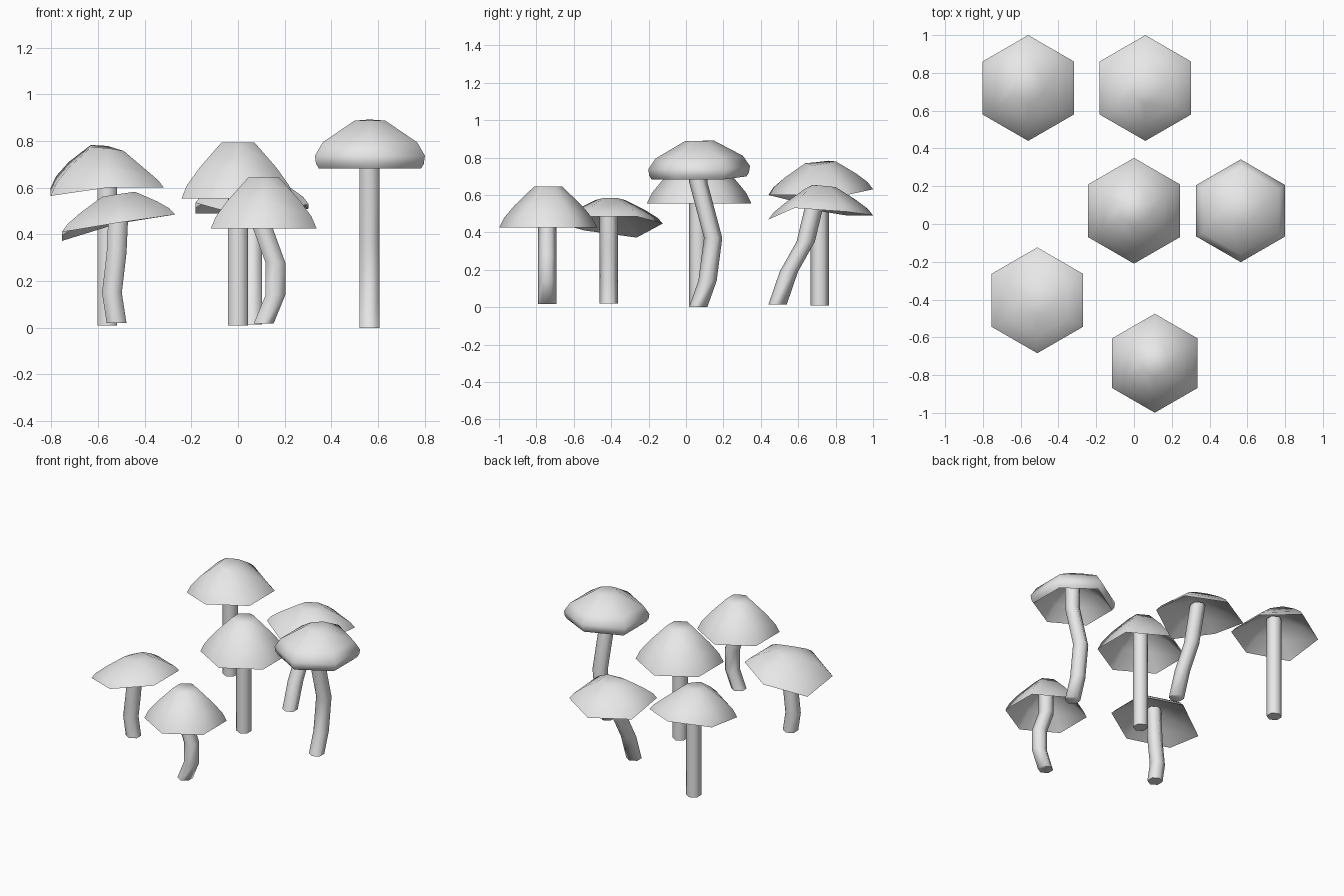
import bpy, bmesh, math

cube = bpy.data.objects.get("Cube")
if cube:
    bpy.data.objects.remove(cube, do_unlink=True)

grey = bpy.data.materials.new("plain_grey")
grey.use_nodes = True
grey.diffuse_color = (0.8, 0.8, 0.8, 1)
shader = next(n for n in grey.node_tree.nodes if n.type == 'BSDF_PRINCIPLED')
shader.inputs["Base Color"].default_value = grey.diffuse_color

SIDES = 6
# Profiles from the crown, over the rim and up the hollow underside:
# (fraction of cap radius, fraction of cap height)
UNDERSIDE = [(0.62, 0.42), (0.22, 0.78)]
DOME = [(0.29, 1), (0.68, 0.55), (0.9, 0.24), (1, 0)] + UNDERSIDE
ROUNDED = [(0.28, 1), (0.86, 0.55), (1, 0.27), (0.98, 0.1), (0.93, 0)] + UNDERSIDE


def hexagon(radius):
    """Corners of a hexagon with points on the y axis, counter-clockwise."""
    for i in range(SIDES):
        angle = math.pi / 6 + i * math.tau / SIDES
        yield radius * math.cos(angle), radius * math.sin(angle)


def loft(name, rings):
    """Join rings of points into a closed, smooth-shaded skin."""
    bm = bmesh.new()
    loops = [[bm.verts.new(point) for point in ring] for ring in rings]
    for low, high in zip(loops, loops[1:]):
        for i in range(SIDES):
            j = (i + 1) % SIDES
            bm.faces.new((low[i], low[j], high[j], high[i]))
    bm.faces.new(loops[0])
    bm.faces.new(loops[-1])
    bmesh.ops.recalc_face_normals(bm, faces=bm.faces)
    mesh = bpy.data.meshes.new(name)
    bm.to_mesh(mesh)
    bm.free()
    mesh.materials.append(grey)
    obj = bpy.data.objects.new(name, mesh)
    bpy.context.collection.objects.link(obj)
    bpy.ops.object.select_all(action='DESELECT')
    obj.select_set(True)
    bpy.context.view_layer.objects.active = obj
    bpy.ops.object.shade_smooth_by_angle(angle=math.radians(75))
    return obj


def cap(name, centre, radius, top, rim, profile=DOME, lean=0):
    """Hollow cap whose rim corners may droop to their own heights."""
    cx, cy = centre
    base = sum(rim) / SIDES
    height = top - base
    rings = []
    for out, up in profile:
        rings.append([
            (cx + x, cy + y, base + up * height + (edge - base) * out + lean * x * up)
            for (x, y), edge in zip(hexagon(radius * out), rim)])
    loft(name, rings)


def stem(name, path, radius=0.049):
    """Six-sided stalk following a short path of centres."""
    loft(name, [[(cx + x, cy + y, cz) for x, y in hexagon(radius)]
                for cx, cy, cz in path])


# Back right mushroom: drooping cap, straight stem
cap("back_right_cap", (-0.56, 0.72), 0.28, 0.77,
    [0.6, 0.63, 0.6, 0.565, 0.6, 0.6], lean=-0.18)
stem("back_right_stem", [(-0.56, 0.715, 0.01), (-0.56, 0.715, 0.72)])

# Back left mushroom: wavy cap, stem leaning backwards
cap("back_left_cap", (0.06, 0.72), 0.28, 0.645,
    [0.51, 0.49, 0.49, 0.535, 0.468, 0.53])
stem("back_left_stem", [(0.06, 0.49, 0.015), (0.06, 0.55, 0.19),
                        (0.06, 0.64, 0.35), (0.06, 0.7, 0.6)])

# Middle mushroom: even cap, straight stem
cap("middle_cap", (0, 0.07), 0.28, 0.794, [0.553] * SIDES)
stem("middle_stem", [(0, 0.065, 0.01), (0, 0.065, 0.74)])

# Tall left mushroom: rounded lip, stem bowed backwards
cap("tall_left_cap", (0.565, 0.07), 0.272, 0.888,
    [0.682, 0.7, 0.682, 0.682, 0.682, 0.682], profile=ROUNDED)
stem("tall_left_stem", [(0.563, 0.065, 0), (0.563, 0.115, 0.14),
                        (0.563, 0.145, 0.37), (0.563, 0.065, 0.67),
                        (0.563, 0.065, 0.84)])

# Front right mushroom: tilted flat cap, slightly kinked stem
cap("front_right_cap", (-0.512, -0.404), 0.28, 0.57,
    [0.485, 0.447, 0.372, 0.41, 0.45, 0.485])
stem("front_right_stem", [(-0.52, -0.413, 0.02), (-0.54, -0.413, 0.15),
                          (-0.52, -0.413, 0.32), (-0.51, -0.413, 0.54)])

# Front left mushroom: small dome, stem bowed sideways
cap("front_left_cap", (0.11, -0.737), 0.262, 0.644, [0.425] * SIDES)
stem("front_left_stem", [(0.11, -0.742, 0.018), (0.16, -0.742, 0.14),
                         (0.16, -0.742, 0.28), (0.105, -0.742, 0.43),
                         (0.105, -0.742, 0.59)])
